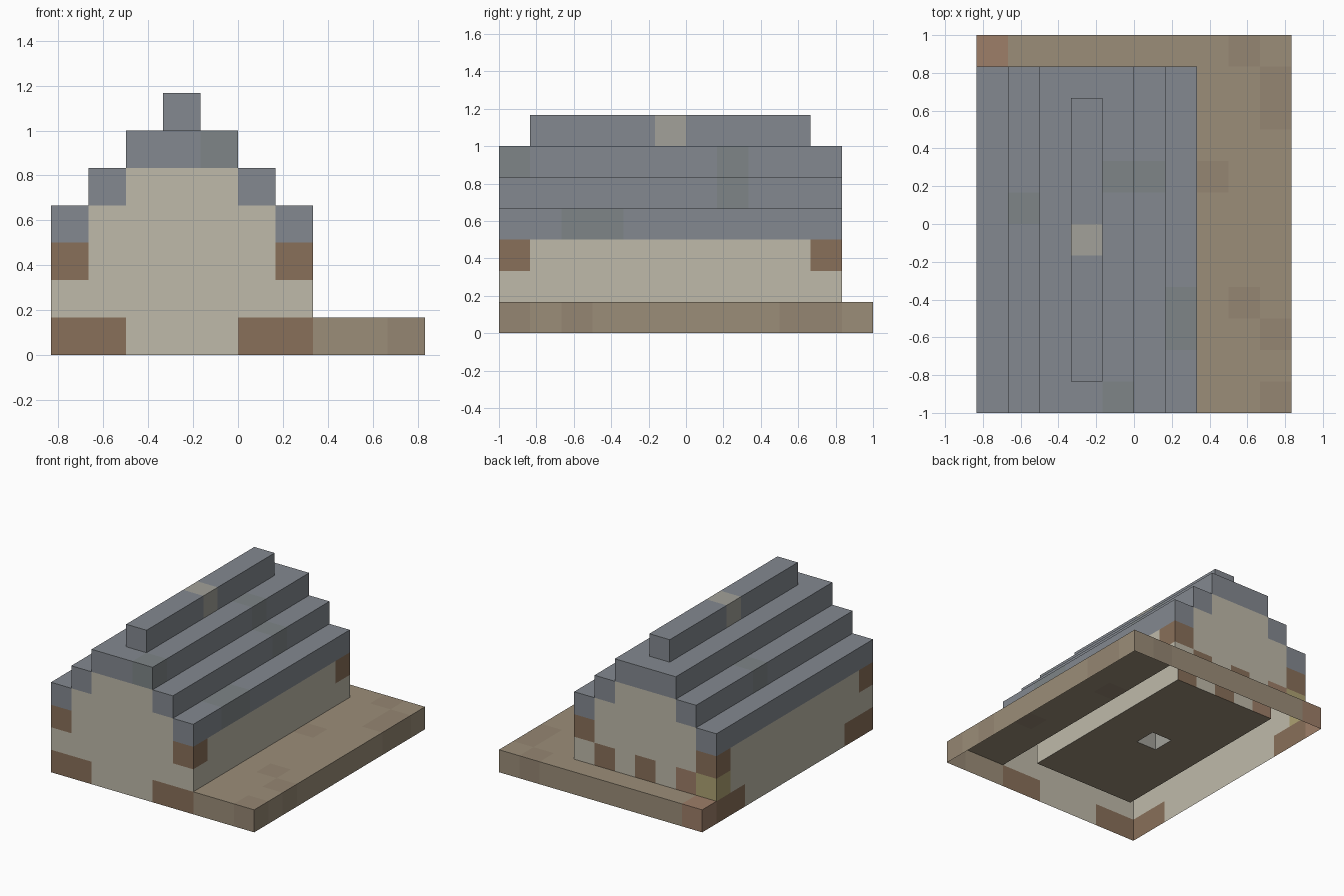
import bpy, bmesh
from mathutils import Vector

if "Cube" in bpy.data.objects:
    bpy.data.objects.remove(bpy.data.objects["Cube"])

U = 1 / 6          # size of one block
cells = {}         # (x, y, z) block -> part name

COLORS = {
    "ground_slab": (0.33, 0.27, 0.19, 1),
    "ground_patch": (0.30, 0.24, 0.17, 1),
    "clay_block": (0.34, 0.21, 0.14, 1),
    "plaster_walls": (0.52, 0.49, 0.40, 1),
    "timber_blocks": (0.25, 0.16, 0.10, 1),
    "straw_block": (0.42, 0.36, 0.17, 1),
    "stepped_roof": (0.23, 0.25, 0.28, 1),
    "mossy_roof_blocks": (0.21, 0.235, 0.245, 1),
    "chimney": (0.36, 0.355, 0.32, 1),
}


def fill(part, x, y, z):
    """Fill half-open block ranges with a part; later fills replace earlier ones."""
    for i in range(*x):
        for j in range(*y):
            for k in range(*z):
                cells[i, j, k] = part


# ground slab with a few darker patches
fill("ground_slab", (-5, 5), (-6, 6), (0, 1))
for x, y in ((3, -3), (4, -4), (4, 3), (4, 4), (2, 1), (4, -6), (3, 5)):
    fill("ground_patch", (x, x + 1), (y, y + 1), (0, 1))
fill("clay_block", (-5, -4), (5, 6), (0, 1))

# long side walls
for x in (-5, 1):
    fill("plaster_walls", (x, x + 1), (-6, 5), (0, 3))

# stepped gable walls, front and back
for y in (-6, 4):
    fill("plaster_walls", (-5, 2), (y, y + 1), (0, 3))
    fill("plaster_walls", (-4, 1), (y, y + 1), (3, 4))
    fill("plaster_walls", (-3, 0), (y, y + 1), (4, 5))
    # corner timbers under the eaves
    for x in (-5, 1):
        fill("timber_blocks", (x, x + 1), (y, y + 1), (2, 3))

# foot timbers at the corners
for y in ((-6, -4), (3, 5)):
    fill("timber_blocks", (-5, -4), y, (0, 1))
fill("timber_blocks", (-5, -3), (-6, -5), (0, 1))
fill("timber_blocks", (0, 2), (-6, -5), (0, 1))

# back wall details
for x in (0, -2):
    fill("timber_blocks", (x, x + 1), (4, 5), (1, 2))
fill("clay_block", (-4, -3), (4, 5), (1, 2))
fill("straw_block", (-5, -4), (4, 5), (1, 2))

# stepped roof and ridge
for step in range(2):
    for x in (-5 + step, 1 - step):
        fill("stepped_roof", (x, x + 1), (-6, 5), (3 + step, 4 + step))
fill("stepped_roof", (-3, 0), (-6, 5), (5, 6))
fill("stepped_roof", (-2, -1), (-5, 4), (6, 7))
for x, y, z in ((1, -4, 3), (1, -3, 3), (0, 1, 4), (-1, 1, 5), (-4, 0, 4), (-1, -6, 5)):
    fill("mossy_roof_blocks", (x, x + 1), (y, y + 1), (z, z + 1))

# chimney column from the floor through the ridge
fill("chimney", (-2, -1), (-1, 0), (1, 7))


def build(part):
    """Make one object from the exposed faces of a part's blocks (open underneath)."""
    bm = bmesh.new()
    for cell, name in cells.items():
        if name != part:
            continue
        for axis in range(3):
            for side in (-1, 1):
                near = list(cell)
                near[axis] += side
                if tuple(near) in cells or near[2] < 0:
                    continue
                n, a, b = (Vector([float(i == (axis + s) % 3) for i in range(3)])
                           for s in range(3))
                mid = Vector(cell) + Vector((0.5, 0.5, 0.5)) + n * side / 2
                quad = [(-1, -1), (1, -1), (1, 1), (-1, 1)][::side]
                bm.faces.new([bm.verts.new((mid + a * s / 2 + b * t / 2) * U)
                              for s, t in quad])
    bmesh.ops.remove_doubles(bm, verts=bm.verts, dist=1e-4)
    bmesh.ops.dissolve_limit(bm, angle_limit=0.01, verts=bm.verts, edges=bm.edges)
    mesh = bpy.data.meshes.new(part)
    bm.to_mesh(mesh)
    bm.free()
    mat = bpy.data.materials.new(part)
    mat.diffuse_color = COLORS[part]
    mat.use_nodes = True
    mat.node_tree.nodes["Principled BSDF"].inputs["Base Color"].default_value = mat.diffuse_color
    mesh.materials.append(mat)
    bpy.context.collection.objects.link(bpy.data.objects.new(part, mesh))


for part in COLORS:
    build(part)
